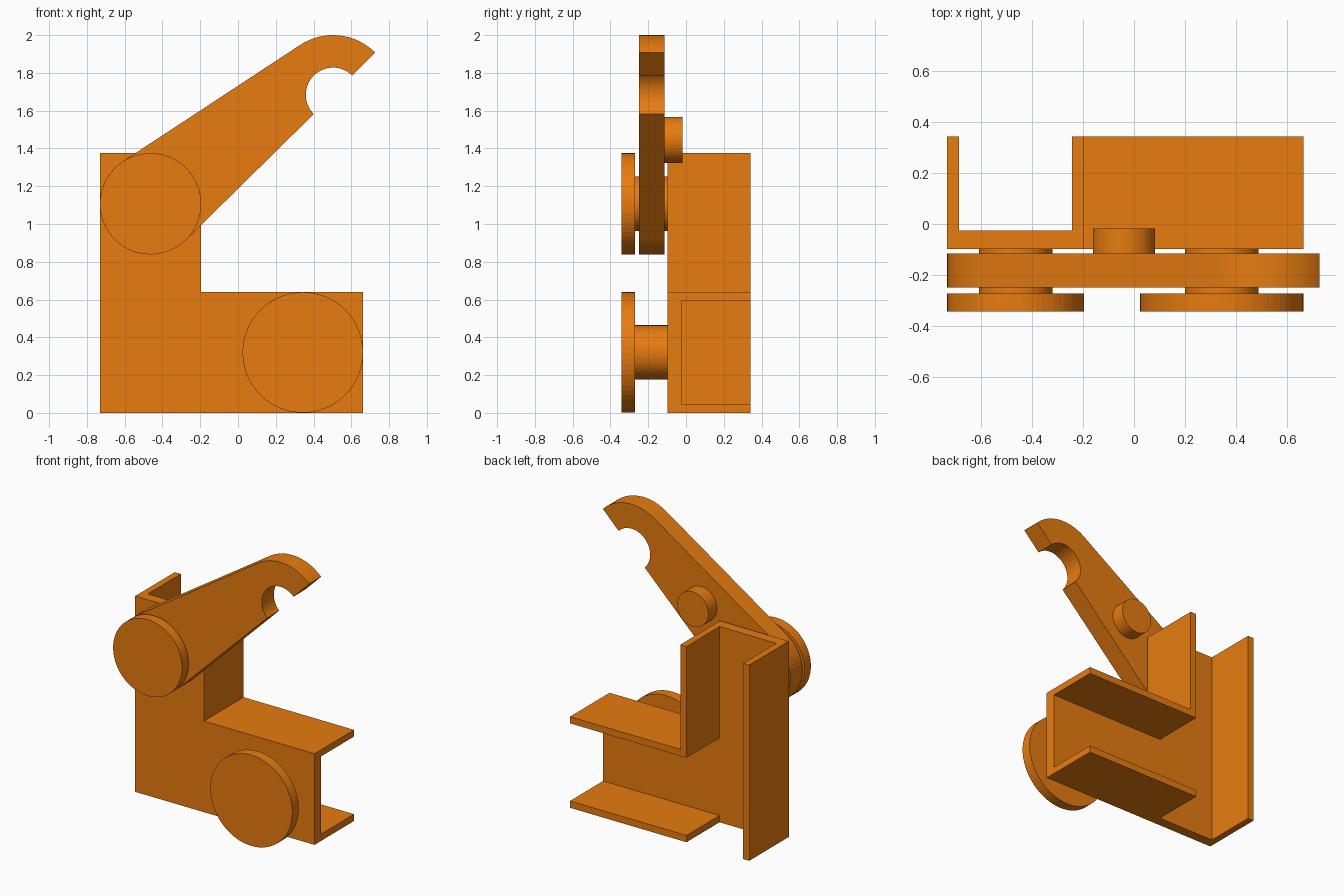
import bpy, bmesh
from math import sin, cos, radians, atan2, acos, hypot, pi

if "Cube" in bpy.data.objects:
    bpy.data.objects.remove(bpy.data.objects["Cube"])

mat = bpy.data.materials.new("orange_paint")
mat.diffuse_color = (0.8, 0.2, 0.005, 1)
mat.use_nodes = True
mat.node_tree.nodes["Principled BSDF"].inputs["Base Color"].default_value = mat.diffuse_color


def prism(name, outline, y0, y1):
    """Extrude an (x, z) outline from y0 to y1."""
    bm = bmesh.new()
    face = bm.faces.new([bm.verts.new((x, y0, z)) for x, z in outline])
    ext = bmesh.ops.extrude_face_region(bm, geom=[face])
    verts = [g for g in ext["geom"] if isinstance(g, bmesh.types.BMVert)]
    bmesh.ops.translate(bm, verts=verts, vec=(0, y1 - y0, 0))
    bmesh.ops.recalc_face_normals(bm, faces=bm.faces)
    me = bpy.data.meshes.new(name)
    bm.to_mesh(me)
    bm.free()
    ob = bpy.data.objects.new(name, me)
    bpy.context.collection.objects.link(ob)
    me.materials.append(mat)
    return ob


def arc(c, r, a0, a1, n):
    """Points on an arc, angles in radians."""
    angles = [a0 + (a1 - a0) * i / n for i in range(n + 1)]
    return [(c[0] + r * cos(a), c[1] + r * sin(a)) for a in angles]


def disc(name, c, r, y0, y1, n=64):
    return prism(name, arc(c, r, 0, 2 * pi, n)[:-1], y0, y1)


PIVOT, PIVOT_R = (-0.463, 1.107), 0.268
HOOK, HOOK_R, HOLE_R = (0.503, 1.684), 0.316, 0.144
LOWER, LOWER_R = (0.343, 0.32), 0.319
FRONT, BACK = -0.342, 0.342

# L-shaped frame, hollowed from the back to leave the front plate and flanges
frame = prism("frame", [(-0.731, 0), (0.662, 0), (0.662, 0.64), (-0.196, 0.64),
                        (-0.196, 1.375), (-0.731, 1.375)], -0.097, BACK)
cutter = prism("frame_cutter", [(-0.684, -0.1), (-0.243, -0.1), (-0.243, 0.048),
                                (0.8, 0.048), (0.8, 0.593), (-0.243, 0.593),
                                (-0.243, 1.5), (-0.684, 1.5)], -0.025, 0.5)
cutter.hide_render = True
mod = frame.modifiers.new("hollow", "BOOLEAN")
mod.operation, mod.solver, mod.object = "DIFFERENCE", "EXACT", cutter
bpy.context.view_layer.objects.active = frame
bpy.ops.object.modifier_apply(modifier=mod.name)
bpy.data.objects.remove(cutter)

# Hooked lever: tangent body around the pivot, ending in a half-open hook
dx, dz = HOOK[0] - PIVOT[0], HOOK[1] - PIVOT[1]
tangent = atan2(dz, dx) + acos((PIVOT_R - HOOK_R) / hypot(dx, dz))
lever = (arc(PIVOT, PIVOT_R, radians(315), tangent, 34)
         + arc(HOOK, HOOK_R, tangent, radians(45), 16)
         + arc(HOOK, HOLE_R, radians(45), radians(225), 32))
prism("hook_lever", lever, -0.248, -0.115)

# Round caps on their stems
for name, c, r in (("pivot", PIVOT, PIVOT_R), ("lower", LOWER, LOWER_R)):
    disc(name + "_cap", c, r, FRONT, -0.271)
    disc(name + "_stem", c, 0.144, -0.271, -0.097)

# Peg on the back of the lever
disc("lever_peg", (-0.039, 1.445), 0.122, -0.115, -0.018)
